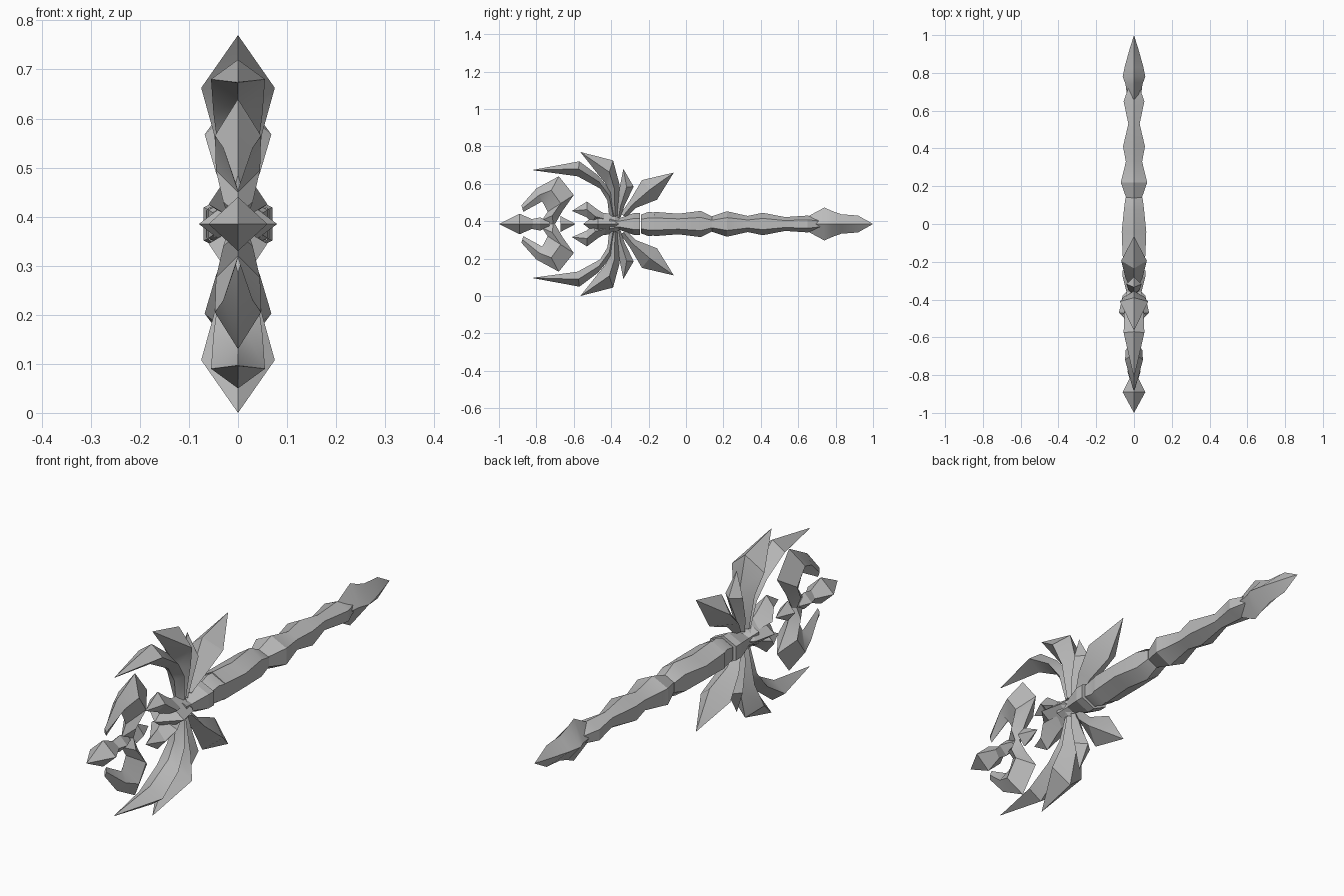
import bpy
import bmesh
from math import cos, sin, radians

AXIS = 0.385  # height of the shaft axis

default_cube = bpy.data.objects.get("Cube")
if default_cube:
    bpy.data.objects.remove(default_cube, do_unlink=True)

steel = bpy.data.materials.new("grey_steel")
steel.use_nodes = True
grey = (0.5, 0.5, 0.5, 1)
steel.diffuse_color = grey
steel.node_tree.nodes["Principled BSDF"].inputs["Base Color"].default_value = grey


def loft(name, rings):
    """Skin a row of equal-sized rings and close both ends."""
    bm = bmesh.new()
    loops = [[bm.verts.new(point) for point in ring] for ring in rings]
    count = len(loops[0])
    for first, second in zip(loops, loops[1:]):
        for i in range(count):
            j = (i + 1) % count
            bm.faces.new((first[i], first[j], second[j], second[i]))
    bm.faces.new(loops[0])
    bm.faces.new(loops[-1])
    bmesh.ops.remove_doubles(bm, verts=bm.verts, dist=0.0005)
    bmesh.ops.recalc_face_normals(bm, faces=bm.faces)
    mesh = bpy.data.meshes.new(name)
    bm.to_mesh(mesh)
    bm.free()
    mesh.materials.append(steel)
    obj = bpy.data.objects.new(name, mesh)
    bpy.context.collection.objects.link(obj)
    bpy.ops.object.select_all(action="DESELECT")
    obj.select_set(True)
    bpy.context.view_layer.objects.active = obj
    bpy.ops.object.shade_smooth_by_angle(angle=radians(25))
    return obj


def spindle(name, profile, sides=4):
    """Faceted body along the axis; profile rows are (y, half width, half height)."""
    rings = []
    # Six-sided bodies have flat cheeks, so widen them to the full half width
    widen = 1 / cos(radians(30)) if sides == 6 else 1
    for y, wide, tall in profile:
        angles = [radians(90 + 360 * i / sides) for i in range(sides)]
        rings.append([(wide * widen * cos(a), y, AXIS + tall * sin(a)) for a in angles])
    loft(name, rings)


def blade_pair(name, stations):
    """Diamond-section blade above and below the axis.
    Stations are (outer y, outer z, inner y, inner z, half thickness)."""
    for side, sign in (("upper", 1), ("lower", -1)):
        rings = []
        for oy, oz, iy, iz, thick in stations:
            top = AXIS + sign * (oz - AXIS)
            low = AXIS + sign * (iz - AXIS)
            my, mz = (oy + iy) / 2, (top + low) / 2
            rings.append([(0, oy, top), (thick, my, mz), (0, iy, low), (-thick, my, mz)])
        loft(side + "_" + name, rings)


# Shaft: grip, carved rear shaft and pommel
spindle("grip", [(-.17, .06, .065), (-.04, .065, .055), (.08, .053, .07),
                 (.14, .045, .04)], 6)
spindle("rear_shaft", [(.12, .035, .035), (.22, .07, .068), (.33, .043, .043),
                       (.41, .058, .06), (.53, .03, .037), (.65, .055, .045),
                       (.72, .03, .03)], 6)
spindle("pommel", [(.66, .035, .045), (.74, .045, .088), (.78, .06, .07),
                   (.83, .05, .052), (.92, .025, .045), (1, 0, 0)])

# Collar rings and hub
spindle("grip_collar", [(-.24, .05, .05), (-.2, .052, .065), (-.16, .06, .06)], 6)
spindle("hub_collar", [(-.28, .06, .058), (-.245, .06, .058)], 6)
spindle("hub", [(-.41, .05, .05), (-.36, .04, .03), (-.28, .06, .058)], 6)
spindle("hub_gem", [(-.55, 0, 0), (-.47, .08, .06), (-.38, .06, .055), (-.34, .02, .02)])

# Gems along the front of the head
spindle("tip_gem", [(-1, 0, 0), (-.89, .06, .055), (-.81, .02, .02)])
spindle("neck_gem", [(-.83, .02, .025), (-.78, .035, .035), (-.73, .015, .015)])
spindle("inner_gem", [(-.67, .035, .042), (-.59, 0, 0)])

# Hooked jaws around the gems
blade_pair("jaw", [(-.88, .485, -.87, .45, .005), (-.80, .575, -.77, .505, .03),
                   (-.68, .64, -.76, .49, .047), (-.60, .54, -.74, .45, .045),
                   (-.66, .455, -.77, .405, .03), (-.70, .385, -.72, .385, .015)])
blade_pair("hub_horn", [(-.61, .455, -.61, .455, 0), (-.53, .505, -.53, .42, .035),
                        (-.47, .46, -.50, .39, .06), (-.40, .42, -.42, .39, .03)])

# Fanned blades, front to rear
blade_pair("front_blade", [(-.815, .675, -.815, .672, 0), (-.57, .72, -.58, .64, .055),
                           (-.47, .645, -.46, .575, .05), (-.40, .56, -.42, .51, .04),
                           (-.37, .43, -.41, .42, .025)])
blade_pair("tall_blade", [(-.565, .77, -.565, .77, 0), (-.39, .725, -.43, .60, .075),
                          (-.355, .595, -.41, .55, .05), (-.36, .43, -.40, .42, .025)])
blade_pair("slim_blade", [(-.335, .68, -.335, .68, 0), (-.28, .585, -.355, .58, .04),
                          (-.33, .48, -.37, .48, .03), (-.35, .42, -.37, .42, .02)])
blade_pair("rear_blade", [(-.065, .66, -.065, .66, 0), (-.235, .62, -.155, .515, .068),
                          (-.30, .51, -.27, .47, .045), (-.35, .44, -.32, .42, .02)])
